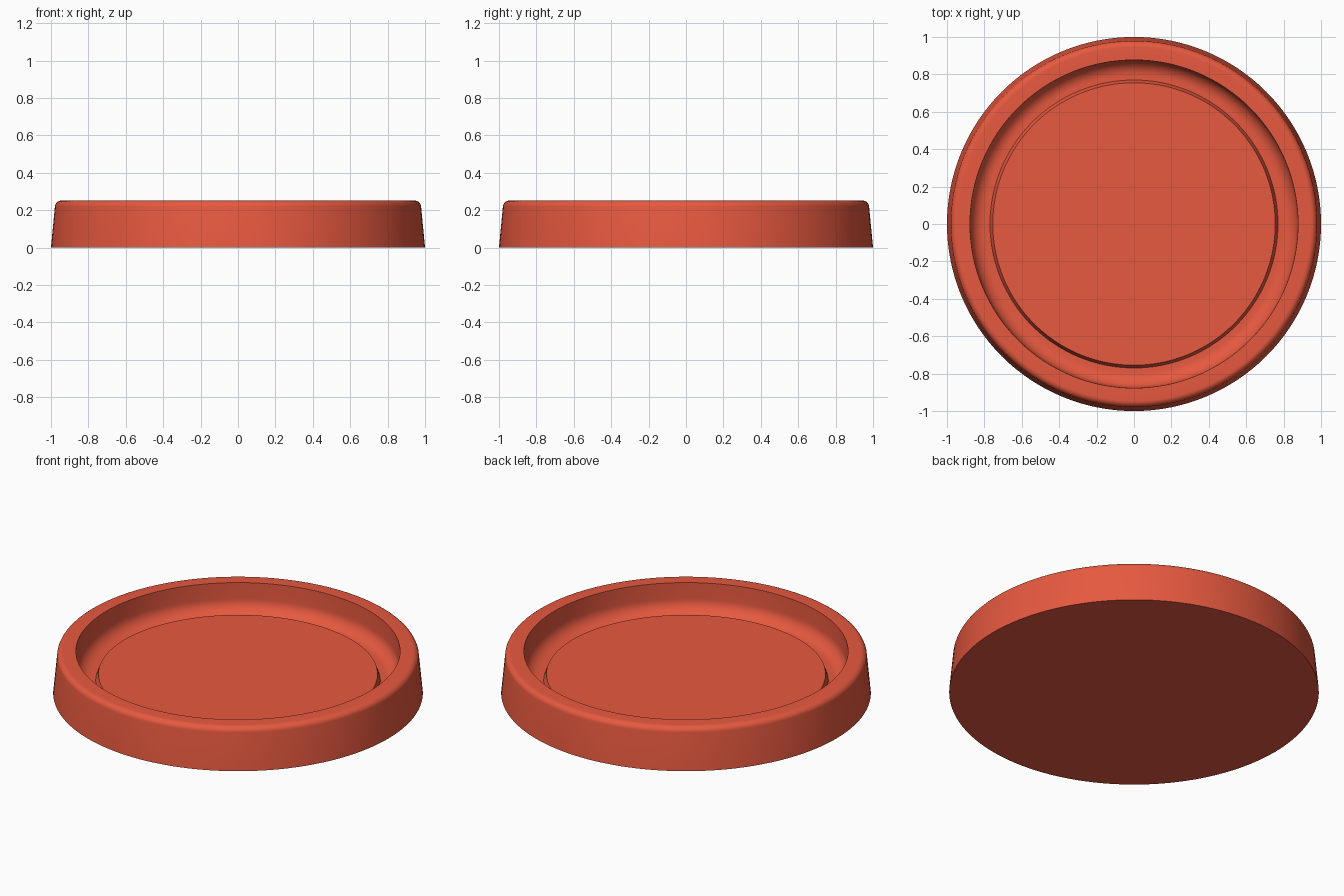
import bpy
import bmesh
from math import sin, cos, pi, radians

cube = bpy.data.objects.get("Cube")
if cube:
    bpy.data.objects.remove(cube, do_unlink=True)

SEGMENTS = 128

red = bpy.data.materials.new("warm red")
red.use_nodes = True
red.diffuse_color = (0.8, 0.1, 0.05, 1)
red.node_tree.nodes["Principled BSDF"].inputs["Base Color"].default_value = red.diffuse_color


def arc(cx, cz, radius, start, end, steps=8):
    """Points of a fillet in the (radius, height) plane, angles in degrees."""
    angles = [radians(start + (end - start) * i / steps) for i in range(steps + 1)]
    return [(cx + radius * cos(a), cz + radius * sin(a)) for a in angles]


def lathe(name, profile, material):
    """Revolve an open profile around z and close both ends with flat caps."""
    bm = bmesh.new()
    rings = []
    for r, z in profile:
        rings.append([bm.verts.new((r * cos(2 * pi * i / SEGMENTS),
                                    r * sin(2 * pi * i / SEGMENTS), z))
                      for i in range(SEGMENTS)])
    for low, high in zip(rings, rings[1:]):
        for i in range(SEGMENTS):
            j = (i + 1) % SEGMENTS
            bm.faces.new((low[i], low[j], high[j], high[i]))
    bm.faces.new(rings[0][::-1])
    bm.faces.new(rings[-1])
    bmesh.ops.recalc_face_normals(bm, faces=bm.faces)
    mesh = bpy.data.meshes.new(name)
    bm.to_mesh(mesh)
    bm.free()
    mesh.materials.append(material)
    obj = bpy.data.objects.new(name, mesh)
    bpy.context.collection.objects.link(obj)
    bpy.ops.object.select_all(action="DESELECT")
    obj.select_set(True)
    bpy.context.view_layer.objects.active = obj
    bpy.ops.object.shade_smooth_by_angle(angle=radians(35))
    return obj


# Tapered outer wall, rounded rim, coved groove, raised centre disc
profile = [(1.0, 0.0)]
profile += arc(0.945, 0.217, 0.034, 5, 90)
profile += [(0.877, 0.251)]
profile += arc(0.795, 0.155, 0.08, 0, -90, 10)
profile += [(0.77, 0.075), (0.755, 0.115)]
lathe("round_dish", profile, red)
